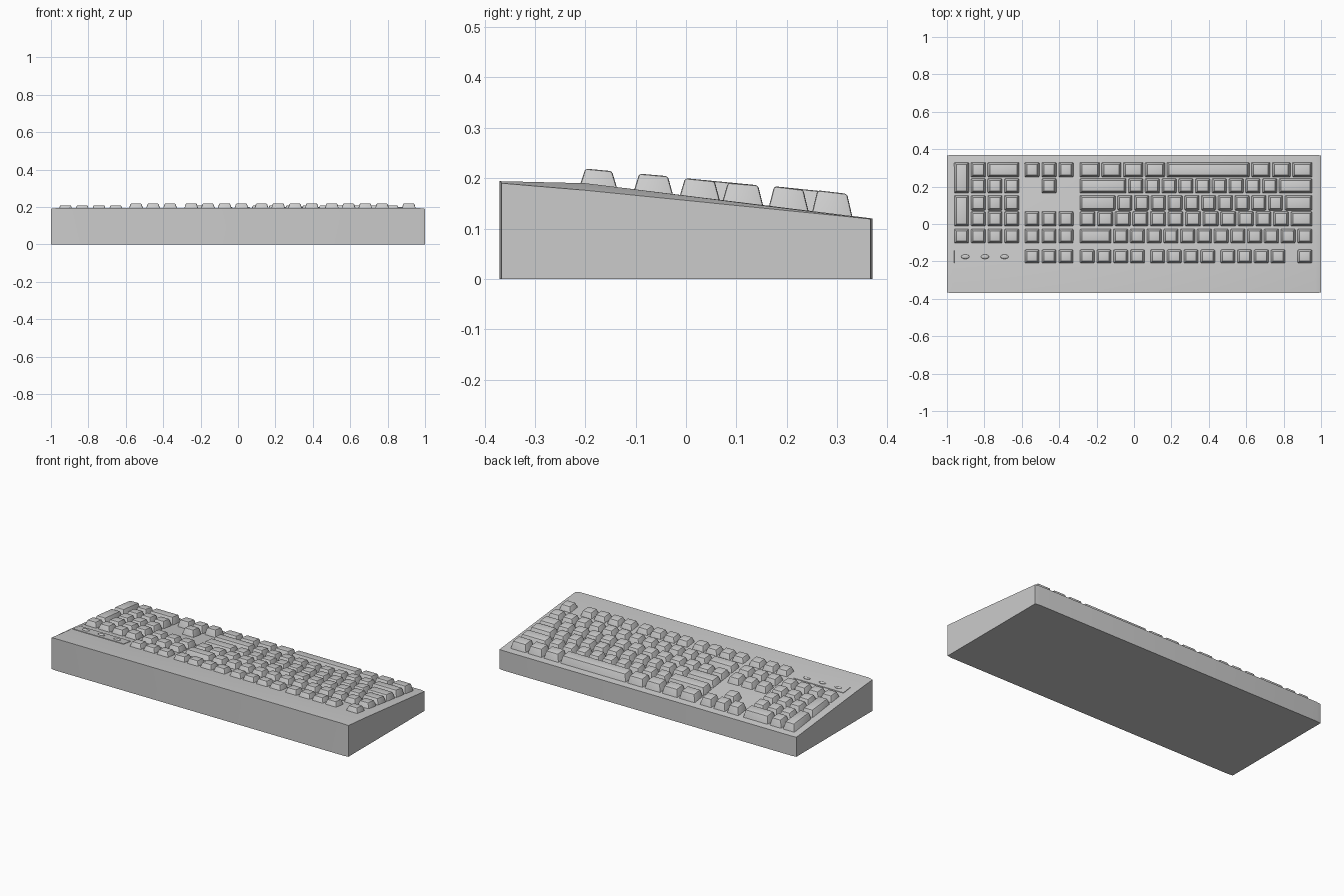
import bpy, bmesh, math
from mathutils import Matrix

if "Cube" in bpy.data.objects:
    bpy.data.objects.remove(bpy.data.objects["Cube"])


def deck(y):
    """Height of the top deck at depth y."""
    if y < -0.2:
        return 0.194 - (y + 0.37) * 0.0235
    return 0.19 - (y + 0.2) * 0.1228


def finish(name, bm, angle=30):
    bmesh.ops.recalc_face_normals(bm, faces=bm.faces)
    mesh = bpy.data.meshes.new(name)
    bm.to_mesh(mesh)
    bm.free()
    ob = bpy.data.objects.new(name, mesh)
    bpy.context.collection.objects.link(ob)
    bpy.ops.object.select_all(action='DESELECT')
    bpy.context.view_layer.objects.active = ob
    ob.select_set(True)
    bpy.ops.object.shade_smooth_by_angle(angle=math.radians(angle))
    return ob


# Wedge case: straight end profiles, slightly crowned deck between them
bm = bmesh.new()
end = [(-0.366, 0), (-0.366, 0.19), (-0.2, 0.176), (0.366, 0.119), (0.366, 0)]
mid = [(-0.37, 0), (-0.37, 0.194), (-0.2, 0.19), (0.37, 0.12), (0.37, 0)]
rings = [[bm.verts.new((x, y, z)) for y, z in prof]
         for x, prof in ((-1, end), (-0.97, mid), (0.97, mid), (1, end))]
for a, b in zip(rings, rings[1:]):
    for i in range(5):
        j = (i + 1) % 5
        bm.faces.new((a[i], a[j], b[j], b[i]))
bm.faces.new(rings[0])
bm.faces.new(rings[-1])
finish("case", bm)


def frustum(bm, x0, x1, y0, y1, zf, zb, inset):
    """Tapered block standing on the deck, top sloping from zf to zb."""
    bm2 = bmesh.new()
    i = inset
    base = [(x0, y0), (x1, y0), (x1, y1), (x0, y1)]
    top = [(x0 + i, y0 + i), (x1 - i, y0 + i), (x1 - i, y1 - i), (x0 + i, y1 - i)]
    lo = [bm2.verts.new((x, y, deck(y) - 0.008)) for x, y in base]
    hi = [bm2.verts.new((x, y, z)) for (x, y), z in zip(top, (zf, zf, zb, zb))]
    for k in range(4):
        n = (k + 1) % 4
        bm2.faces.new((lo[k], lo[n], hi[n], hi[k]))
    bm2.faces.new(hi)
    bm2.faces.new(lo[::-1])
    if inset > 0.005:
        edges = [e for e in bm2.edges if not (e.verts[0] in lo and e.verts[1] in lo)]
        bmesh.ops.bevel(bm2, geom=edges, offset=0.005, segments=2,
                        profile=0.5, affect='EDGES')
    tmp = bpy.data.meshes.new("tmp")
    bm2.to_mesh(tmp)
    bm2.free()
    bm.from_mesh(tmp)
    bpy.data.meshes.remove(tmp)


# Rows from front to back: y range and top heights at front and back
ROWS = [(-0.212, -0.135, 0.219, 0.214), (-0.105, -0.024, 0.209, 0.204),
        (-0.014, 0.069, 0.200, 0.194), (0.071, 0.155, 0.191, 0.186),
        (0.163, 0.245, 0.184, 0.177), (0.249, 0.332, 0.176, 0.169)]
U = 0.0895
GAP = 0.004


def key(bm, x0, x1, r0, r1=None):
    """Key spanning rows r0 to r1."""
    r1 = r0 if r1 is None else r1
    frustum(bm, x0 + GAP, x1 - GAP, ROWS[r0][0], ROWS[r1][1],
            ROWS[r0][2], ROWS[r1][3], 0.012)


# Main block: widths in key units from the right; negative values are gaps
layout = [
    [1, -0.6] + [1] * 4 + [-0.2] + [1] * 4 + [-0.2] + [1] * 4,
    [1] * 12 + [2],
    [1.4] + [1.05] * 12,
    [1.75] + [1] * 10 + [2.25],
    [2.1] + [1] * 9 + [2.9],
    [1.3, 1.2, 1.25, 5.05, 1.3, 1.3, 1.3, 1.3],
]
bm = bmesh.new()
for r, widths in enumerate(layout):
    x = 0.958
    for w in widths:
        if w > 0:
            key(bm, x - w * U, x, r)
        x -= abs(w) * U
finish("main_keys", bm)

# Navigation block with arrow keys
bm = bmesh.new()
for r, cols in ((0, (0, 1, 2)), (1, (0, 1, 2)), (2, (0, 1, 2)), (4, (1,)), (5, (0, 1, 2))):
    for c in cols:
        x = -0.590 + c * 0.091
        key(bm, x, x + U, r)
finish("navigation_keys", bm)

# Number pad with two tall keys and one wide key
bm = bmesh.new()
col = [-0.967 + i * 0.0895 for i in range(5)]
for r in (1, 2, 3, 4):
    for c in range(4):
        if c or r == 1:
            key(bm, col[c], col[c + 1], r)
key(bm, col[0], col[1], 2, 3)
key(bm, col[0], col[1], 4, 5)
key(bm, col[1], col[2], 5)
key(bm, col[2], col[4], 5)
finish("number_pad_keys", bm)

# Indicator panel and its three lights
bm = bmesh.new()
y0, y1 = -0.21, -0.14
frustum(bm, -0.963, -0.622, y0, y1, deck(y0) + 0.003, deck(y1) + 0.003, 0.002)
finish("indicator_panel", bm)
bm = bmesh.new()
for x in (-0.902, -0.797, -0.692):
    m = Matrix.Translation((x, -0.175, deck(-0.175) + 0.003)) @ Matrix.Diagonal((0.022, 0.012, 0.006, 1))
    bmesh.ops.create_uvsphere(bm, u_segments=16, v_segments=8, radius=1, matrix=m)
finish("indicator_lights", bm, 60)
